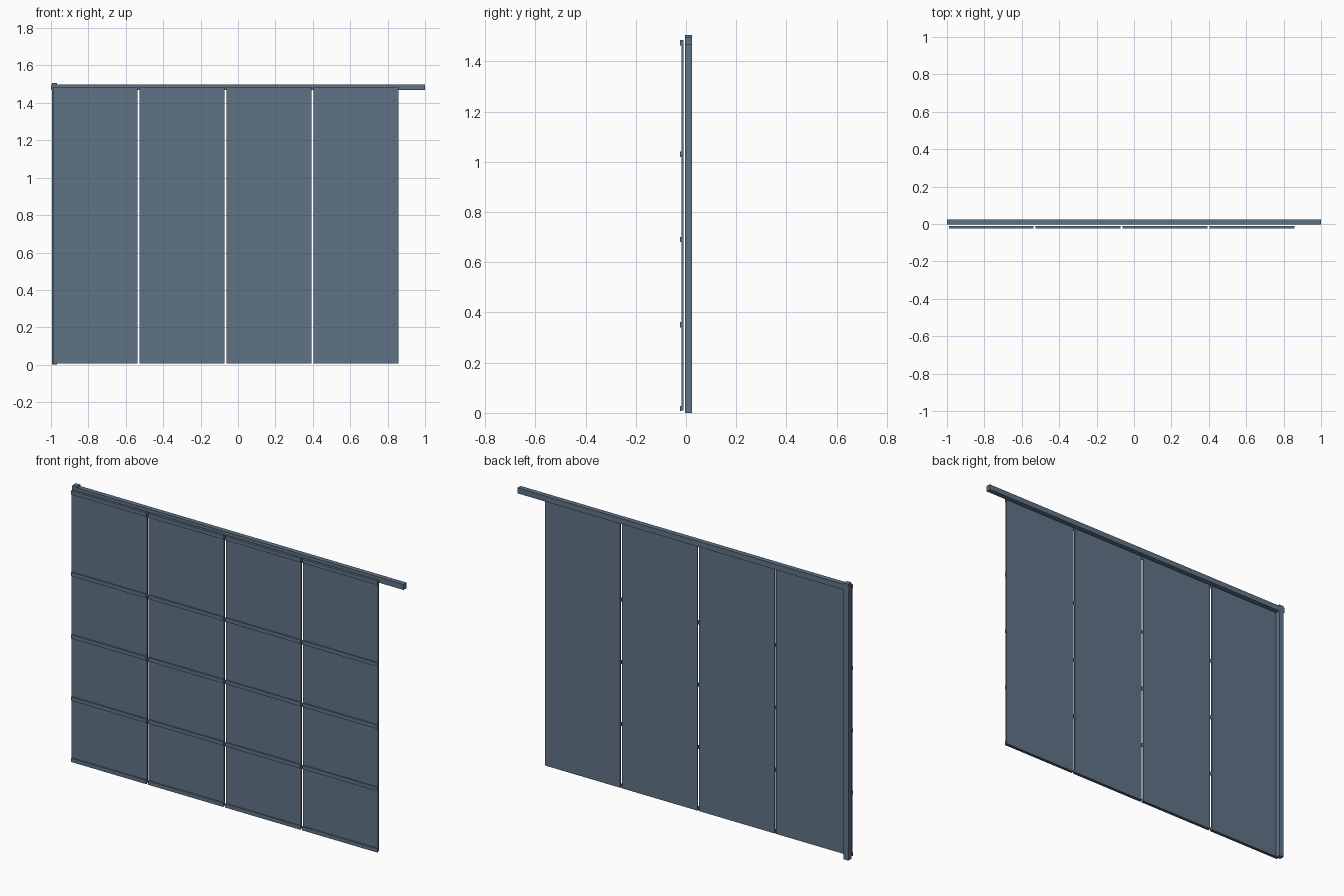
import bpy
import bmesh
from mathutils import Vector

cube = bpy.data.objects.get("Cube")
if cube:
    bpy.data.objects.remove(cube, do_unlink=True)

# Single slate blue paint
paint = bpy.data.materials.new("slate_blue")
paint.use_nodes = True
colour = (0.115, 0.17, 0.235, 1)
paint.diffuse_color = colour
paint.node_tree.nodes["Principled BSDF"].inputs["Base Color"].default_value = colour


def box(name, low, high):
    """Flat-shaded box between two opposite corners."""
    low, high = Vector(low), Vector(high)
    bm = bmesh.new()
    bmesh.ops.create_cube(bm, size=1)
    bmesh.ops.scale(bm, vec=high - low, verts=bm.verts)
    mesh = bpy.data.meshes.new(name)
    bm.to_mesh(mesh)
    bm.free()
    mesh.materials.append(paint)
    obj = bpy.data.objects.new(name, mesh)
    obj.location = (low + high) / 2
    bpy.context.collection.objects.link(obj)
    return obj


# Overhead rail and the post at one end, both behind the panels
BACK_FRONT, BACK_REAR = -0.003, 0.024
box("top_rail", (-1, BACK_FRONT, 1.468), (1, BACK_REAR, 1.498))
box("end_post", (-0.995, BACK_FRONT, 0), (-0.967, BACK_REAR, 1.506))

# Four hanging panels, each with five horizontal battens on the front
START, PITCH, WIDTH = -0.99, 0.4645, 0.4535
BATTEN_HEIGHTS = (0.007, 0.341, 0.68, 1.02, 1.464)
for i in range(4):
    left = START + i * PITCH
    right = left + WIDTH
    box(f"panel_{i + 1}", (left, -0.018, 0.01), (right, -0.010, 1.485))
    for j, z in enumerate(BATTEN_HEIGHTS):
        box(f"batten_{i + 1}_{j + 1}", (left, -0.024, z), (right, -0.0175, z + 0.021))
